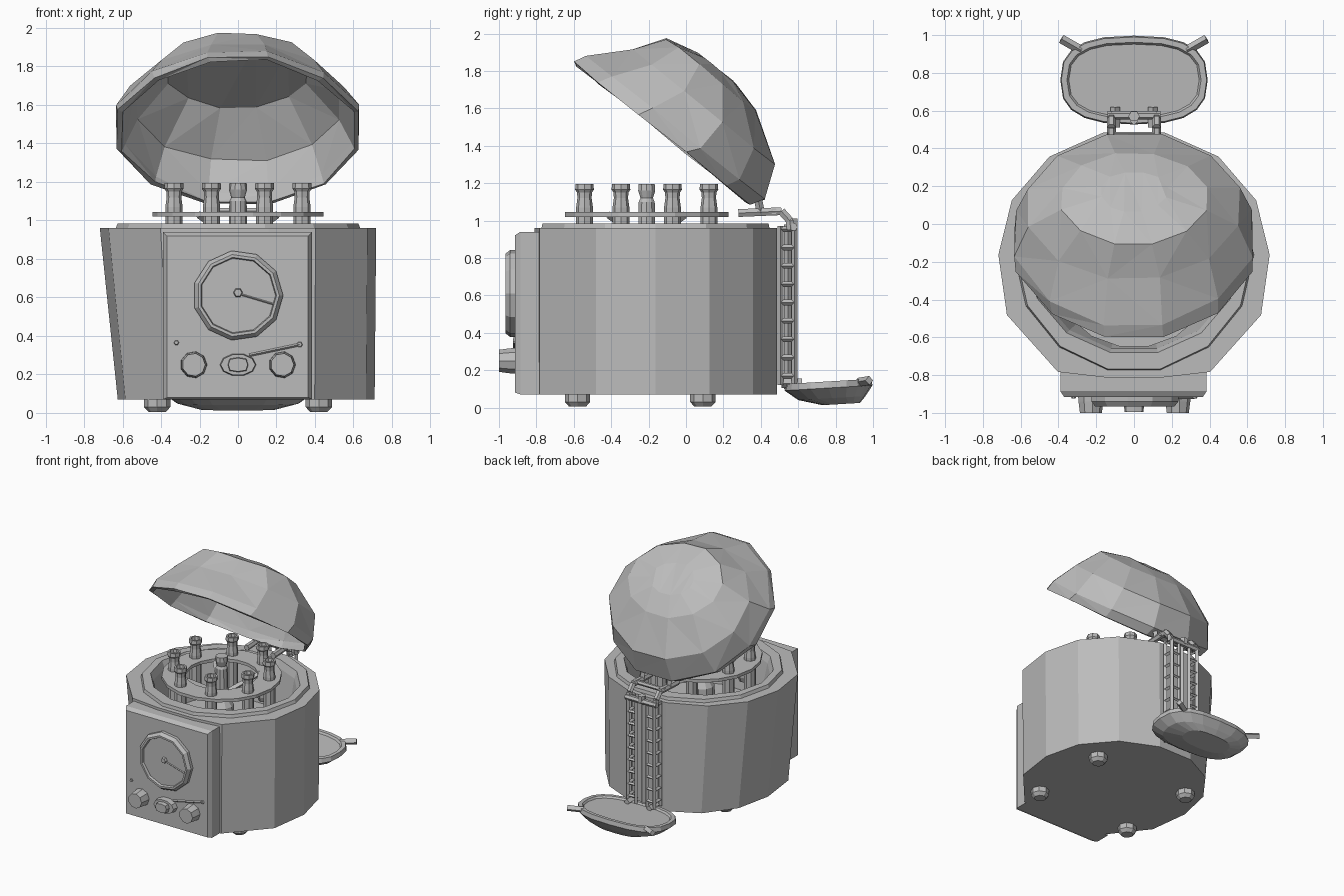
import bpy, bmesh, random
from math import sin, cos, pi, copysign
from mathutils import Vector, Matrix

random.seed(4)
if "Cube" in bpy.data.objects:
    bpy.data.objects.remove(bpy.data.objects["Cube"])

grey = bpy.data.materials.new("plain grey")
grey.use_nodes = True
COLOR = (0.5, 0.5, 0.5, 1)
grey.diffuse_color = COLOR
grey.node_tree.nodes["Principled BSDF"].inputs["Base Color"].default_value = COLOR


def finish(name, bm, matrix=None):
    bmesh.ops.recalc_face_normals(bm, faces=bm.faces)
    mesh = bpy.data.meshes.new(name)
    bm.to_mesh(mesh)
    bm.free()
    mesh.materials.append(grey)
    obj = bpy.data.objects.new(name, mesh)
    if matrix is not None:
        obj.matrix_world = matrix
    bpy.context.collection.objects.link(obj)
    return obj


def loft(name, rings, sides, matrix=None, power=1.0, jitter=0.0, turn=0.0, closed=False, warp=None):
    """Skin rings given as (height, x radius, y radius, y centre)."""
    def soft(v):
        return copysign(abs(v) ** power, v)
    bm = bmesh.new()
    loops = []
    for z, rx, ry, cy in rings:
        loop = []
        for i in range(sides):
            a = 2 * pi * (i + turn) / sides
            p = Vector((rx * soft(cos(a)), cy + ry * soft(sin(a)), z))
            p += Vector([random.uniform(-jitter, jitter) for _ in range(3)])
            loop.append(bm.verts.new(warp(p) if warp else p))
        loops.append(loop)
    pairs = list(zip(loops, loops[1:]))
    if closed:
        pairs.append((loops[-1], loops[0]))
    else:
        bm.faces.new(loops[0])
        bm.faces.new(loops[-1])
    for low, high in pairs:
        for i in range(sides):
            j = (i + 1) % sides
            bm.faces.new((low[i], low[j], high[j], high[i]))
    if jitter:
        bmesh.ops.triangulate(bm, faces=bm.faces)
    return finish(name, bm, matrix)


def turned(name, profile, sides, matrix):
    """Round part from (height, radius) pairs."""
    return loft(name, [(z, r, r, 0) for z, r in profile], sides, matrix)


def bar(name, start, end, width, sides=4):
    a, b = Vector(start), Vector(end)
    matrix = Matrix.Translation(a) @ (b - a).to_track_quat("Z", "Y").to_matrix().to_4x4()
    return turned(name, [(0, width), ((b - a).length, width)], sides, matrix)


def facing_front(x, y, z):
    return Matrix.Translation((x, y, z)) @ Matrix.Rotation(pi / 2, 4, "X")


# Housing: squarer front corners, tapered on its right, hollow chamber with raised lip
CY = -0.163


def shape_housing(p):
    if p.y < -0.66 and abs(p.x) > 0.3:
        p.x *= 0.9
        p.y -= 0.1
    elif p.y < -0.44 and abs(p.x) > 0.6:
        p.x *= 1.04
        p.y -= 0.03
    if p.x < 0:
        p.x *= 1 - 0.12 * max(0, 0.96 - p.z) / 0.89
    return p


loft("housing", [(0.07, 0.71, 0.665, CY), (0.96, 0.718, 0.665, CY), (0.96, 0.635, 0.625, CY),
                 (0.985, 0.625, 0.62, CY), (0.985, 0.57, 0.53, CY), (0.93, 0.55, 0.51, CY),
                 (0.62, 0.5, 0.46, CY)], 14, warp=shape_housing)

# Feet
for side in (-1, 1):
    for y in (-0.58, 0.09):
        turned("foot", [(0.005, 0.045), (0.03, 0.068), (0.08, 0.068)], 8,
               Matrix.Translation((side * 0.42, y, 0)))

# Front control panel with a chamfered outer edge
bm = bmesh.new()
levels = []
for y, inset in ((-0.77, 0), (-0.885, 0), (-0.915, 0.02)):
    x0, x1, z0, z1 = -0.39 + inset, 0.385 - inset, 0.07 + inset * 0.5, 0.94 - inset
    levels.append([bm.verts.new(p) for p in
                   ((x0, y, z0), (x1, y, z0), (x1, y, z1), (x0, y, z1))])
for low, high in zip(levels, levels[1:]):
    for i in range(4):
        bm.faces.new((low[i], low[i - 1], high[i - 1], high[i]))
bm.faces.new(levels[0])
bm.faces.new(levels[-1])
finish("control_panel", bm)

# Dial with rim, pin and pointer
turned("dial", [(0, 0.235), (0.03, 0.235), (0.055, 0.215), (0.055, 0.2), (0.035, 0.195)],
       11, facing_front(0, -0.91, 0.61))
turned("dial_pin", [(0, 0.025), (0.02, 0.02)], 6, facing_front(0, -0.945, 0.625))
bar("dial_pointer", (0, -0.947, 0.62), (0.2, -0.947, 0.56), 0.005)

# Knobs, centre switch and slim lever
for side in (-1, 1):
    turned("knob", [(0, 0.07), (0.03, 0.068), (0.09, 0.06)], 9,
           facing_front(side * 0.23, -0.91, 0.25))
loft("switch_base", [(0, 0.095, 0.06, 0), (0.05, 0.09, 0.055, 0)], 10,
     facing_front(0, -0.91, 0.25))
loft("switch", [(0.03, 0.055, 0.04, 0), (0.085, 0.05, 0.035, 0)], 8,
     facing_front(0, -0.91, 0.25), power=0.6)
bar("lever", (0.06, -0.918, 0.3), (0.32, -0.918, 0.355), 0.008)
turned("lever_tip", [(0, 0.018), (0.015, 0.012)], 6, facing_front(0.32, -0.91, 0.355))
turned("indicator", [(0, 0.015), (0.015, 0.01)], 6, facing_front(-0.32, -0.91, 0.365))

# Rotor ring, hub and spokes
RY = -0.21
loft("rotor_ring", [(1.02, 0.445, 0.445, RY), (1.045, 0.445, 0.445, RY),
                    (1.045, 0.27, 0.27, RY), (1.02, 0.27, 0.27, RY)], 18, closed=True)
turned("rotor_hub", [(0.6, 0.1), (0.8, 0.09), (0.86, 0.05), (1.1, 0.045), (1.12, 0.035),
                     (1.16, 0.048), (1.195, 0.045)], 10, Matrix.Translation((0, RY, 0)))
for i in range(4):
    a = pi / 4 + i * pi / 2
    bar("rotor_spoke", (0, RY, 0.88), (0.29 * cos(a), RY + 0.29 * sin(a), 1.03), 0.02)

# Sample tubes standing through the ring
for i in range(8):
    a = (i + 0.5) * pi / 4
    turned("tube", [(0.74, 0.03), (0.78, 0.045), (1.07, 0.045), (1.12, 0.038), (1.15, 0.04),
                    (1.165, 0.05), (1.195, 0.048), (1.195, 0.034), (1.17, 0.03)], 8,
           Matrix.Translation((0.36 * cos(a), RY + 0.36 * sin(a), 0)))

# Open faceted lid, narrower at its free edge, tilted back on its hinge
normal = Vector((0, 0.625, 0.78)).normalized()
along = Vector((0, 0.78, -0.625)).normalized()
tilt = Matrix((Vector((1, 0, 0)), along, normal)).transposed().to_4x4()


def narrow_front(p):
    p.x *= 1 + 0.2 * min(0, p.y + 0.2)
    return p


loft("lid", [(0.385, 0.37, 0.28, 0.01), (0.23, 0.545, 0.47, 0.075), (0.05, 0.61, 0.595, 0.015),
             (0, 0.62, 0.605, 0), (0.005, 0.65, 0.63, 0), (0.07, 0.65, 0.63, 0.04),
             (0.25, 0.575, 0.505, 0.08), (0.41, 0.4, 0.315, 0.01), (0.455, 0.18, 0.14, 0.02)],
     12, Matrix.Translation((0, -0.13, 1.465)) @ tilt, jitter=0.008, turn=0.5,
     warp=narrow_front)

# Hinge column: two side ladders, cross bars and a centre post
for side in (-1, 1):
    x = side * 0.12
    for y in (0.505, 0.58):
        bar("ladder_rail", (x, y, 0.12), (x, y, 0.97), 0.017)
    for i in range(9):
        z = 0.17 + i * 0.098
        bar("ladder_rung", (x, 0.505, z), (x, 0.58, z), 0.015)
        bar("ladder_step", (x, 0.58, z), (x - side * 0.07, 0.575, z), 0.012)
    bar("inner_rail", (x - side * 0.07, 0.575, 0.12), (x - side * 0.07, 0.575, 0.97), 0.014)
    # Arm bending over the rim up to the lid
    path = [(x, 0.56, 0.95), (x, 0.555, 1.0), (x, 0.51, 1.05), (x, 0.28, 1.04)]
    for a, b in zip(path, path[1:]):
        bar("hinge_arm", a, b, 0.024, 6)
    bar("lid_link", (x, 0.4, 1.04), (x, 0.38, 1.14), 0.022)
bar("centre_post", (0, 0.545, 0.1), (0, 0.545, 0.98), 0.022)
bar("hinge_bar", (-0.14, 0.575, 0.965), (0.14, 0.575, 0.965), 0.022, 6)
bar("lid_bar", (-0.14, 0.47, 1.05), (0.14, 0.47, 1.05), 0.018, 6)
turned("hinge_knob", [(0, 0.03), (0.05, 0.03)], 6, Matrix.Translation((0, 0.57, 0.96)))


# Shallow rear tray, rising slightly outward
def rise(p):
    p.z += 0.06 * (p.y - 0.765)
    return p


loft("tray", [(0.015, 0.2, 0.1, 0.83), (0.05, 0.32, 0.18, 0.78), (0.105, 0.39, 0.235, 0.762),
              (0.14, 0.385, 0.228, 0.762), (0.14, 0.355, 0.2, 0.762),
              (0.125, 0.345, 0.19, 0.762)], 20, power=0.75, warp=rise)
for side in (-1, 1):
    bar("tray_horn", (side * 0.28, 0.92, 0.135), (side * 0.385, 0.98, 0.145), 0.024)
    bar("tray_foot", (side * 0.1, 0.51, 0.13), (side * 0.1, 0.62, 0.13), 0.025)
